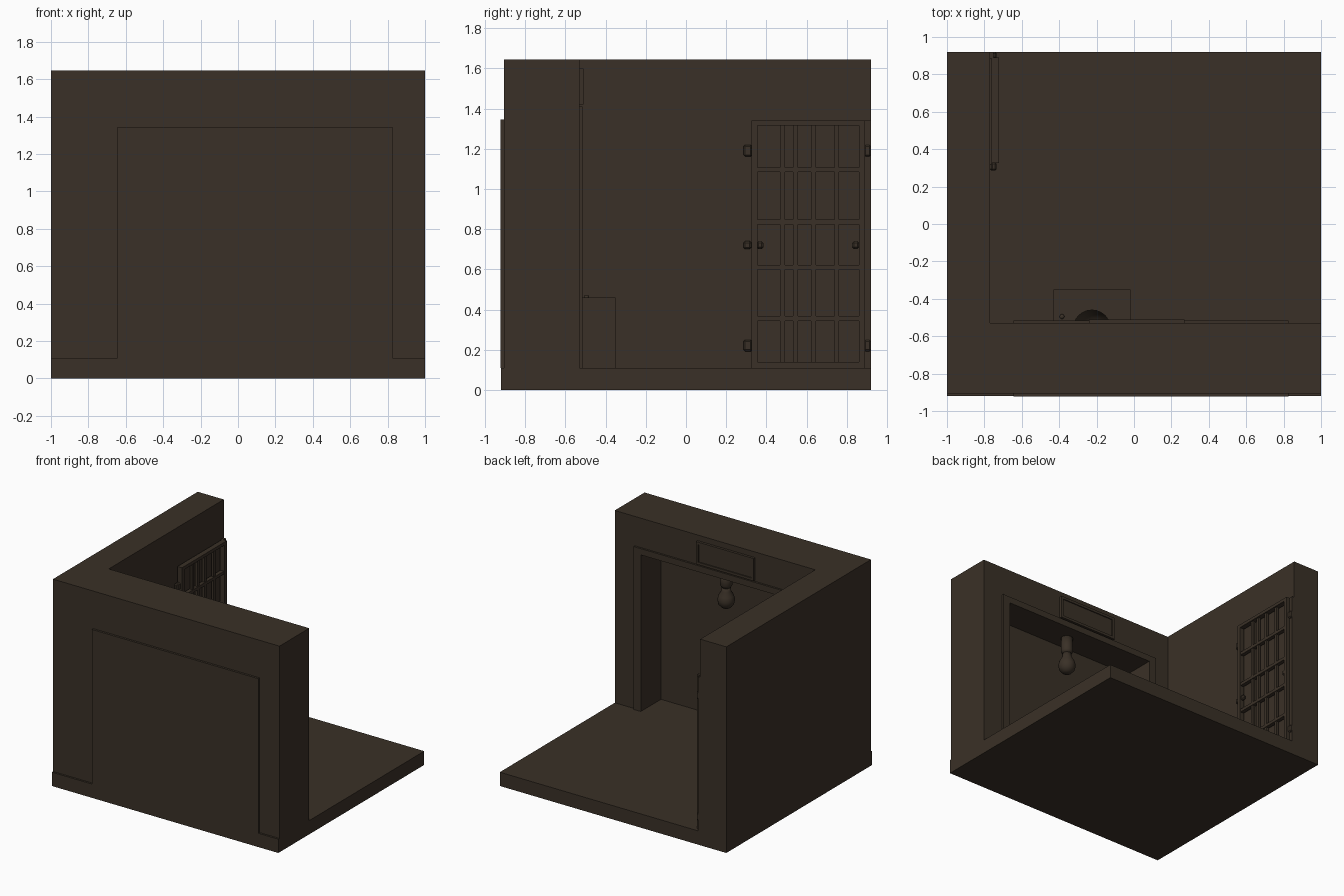
import bpy, bmesh, math
from mathutils import Matrix

if "Cube" in bpy.data.objects:
    bpy.data.objects.remove(bpy.data.objects["Cube"])

mat = bpy.data.materials.new("dark brown")
mat.diffuse_color = (0.042, 0.030, 0.020, 1)
mat.use_nodes = True
mat.node_tree.nodes["Principled BSDF"].inputs["Base Color"].default_value = mat.diffuse_color


def finish(name, bm):
    bmesh.ops.recalc_face_normals(bm, faces=bm.faces)
    me = bpy.data.meshes.new(name)
    bm.to_mesh(me)
    bm.free()
    me.materials.append(mat)
    ob = bpy.data.objects.new(name, me)
    bpy.context.collection.objects.link(ob)
    return ob


def box(name, x, y, z, bevel=0.0):
    bm = bmesh.new()
    bmesh.ops.create_cube(bm, size=1)
    for v in bm.verts:
        v.co = [r[0] + (c + 0.5) * (r[1] - r[0]) for c, r in zip(v.co, (x, y, z))]
    ob = finish(name, bm)
    if bevel:
        m = ob.modifiers.new("bevel", 'BEVEL')
        m.width, m.segments = bevel, 1
    return ob


def prism(name, pts, z0, z1):
    bm = bmesh.new()
    f = bm.faces.new([bm.verts.new((px, py, z0)) for px, py in pts])
    ext = bmesh.ops.extrude_face_region(bm, geom=[f])
    for v in ext["geom"]:
        if isinstance(v, bmesh.types.BMVert):
            v.co.z = z1
    return finish(name, bm)


def lathe(name, profile, cx, cy, n=20):
    bm = bmesh.new()
    vs = [bm.verts.new((cx + r, cy, z)) for r, z in profile]
    es = [bm.edges.new(p) for p in zip(vs, vs[1:])]
    bmesh.ops.spin(bm, geom=vs + es, cent=(cx, cy, 0), axis=(0, 0, 1),
                   angle=math.tau, steps=n, use_merge=True)
    bmesh.ops.remove_doubles(bm, verts=bm.verts, dist=1e-5)
    ob = finish(name, bm)
    for p in ob.data.polygons:
        p.use_smooth = True
    return ob


def cut(ob, cutter):
    m = ob.modifiers.new("cut", 'BOOLEAN')
    m.operation, m.object, m.solver = 'DIFFERENCE', cutter, 'EXACT'
    cutter.hide_render = True
    cutter.hide_set(True)


# floor slab and L-shaped walls with a deep alcove
FL = 0.11
box("floor", (-1, 1), (-0.92, 0.92), (0, FL))
walls = prism("walls", [(-1, -0.905), (1, -0.905), (1, -0.53), (-0.77, -0.53),
                        (-0.77, 0.92), (-1, 0.92)], FL, 1.645)
cut(walls, box("alcove_cutter", (-0.58, 0.76), (-0.77, -0.4), (FL - 0.05, 1.36)))

# outer panel behind the alcove
box("outer_panel", (-0.645, 0.825), (-0.922, -0.9), (FL, 1.345))

# trim around the alcove opening
for side, x in (("left", (-0.645, -0.58)), ("right", (0.76, 0.825))):
    box("alcove_trim_" + side, x, (-0.535, -0.515), (FL, 1.41))
box("alcove_trim_top", (-0.58, 0.76), (-0.535, -0.515), (1.36, 1.41))

# blank plate over the alcove, with a raised rim
box("wall_plate", (-0.23, 0.26), (-0.535, -0.518), (1.43, 1.59))
for z in ((1.42, 1.44), (1.58, 1.60)):
    box("wall_plate_rim", (-0.24, 0.27), (-0.535, -0.51), z)
for x in ((-0.24, -0.22), (0.25, 0.27)):
    box("wall_plate_rim", x, (-0.535, -0.51), (1.44, 1.58))

# hanging bulb
lathe("bulb_socket", [(0, 1.36), (0.045, 1.36), (0.045, 1.25), (0.035, 1.23), (0, 1.23)], 0.1, -0.65)
lathe("bulb", [(0, 1.24), (0.032, 1.24), (0.036, 1.2), (0.056, 1.165), (0.065, 1.13),
               (0.057, 1.095), (0.034, 1.07), (0, 1.062)], 0.1, -0.65)

# square toilet block with round bowl and flush button
toilet = box("toilet_block", (-0.43, -0.02), (-0.77, -0.35), (FL, 0.46))
cut(toilet, lathe("bowl_cutter", [(0, 0.25), (0.06, 0.27), (0.1, 0.36), (0.1, 0.5), (0, 0.5)],
                  -0.225, -0.56, 24))
lathe("flush_button", [(0, 0.47), (0.013, 0.47), (0.013, 0.455), (0, 0.455)], -0.385, -0.495, 12)

# barred door lying against the left wall
DX = (-0.762, -0.722)
for y in ((0.325, 0.355), (0.86, 0.89)):
    box("door_stile", DX, y, (FL, 1.34))
for z in ((FL, 0.14), (1.315, 1.34)):
    box("door_rail", DX, (0.355, 0.86), z)
for z in (0.355, 0.61, 0.835, 1.095):
    box("door_crossbar", (-0.757, -0.727), (0.355, 0.86), (z - 0.012, z + 0.012))
for y in (0.48, 0.545, 0.635, 0.75):
    box("door_bar", (-0.752, -0.732), (y - 0.012, y + 0.012), (0.14, 1.315))

# hinges, latches and knobs
for z in (0.22, 1.19):
    for y in ((0.285, 0.33), (0.885, 0.92)):
        box("hinge", (-0.765, -0.735), y, (z - 0.028, z + 0.028), 0.008)
box("latch", (-0.77, -0.735), (0.285, 0.325), (0.70, 0.74), 0.008)
for y in ((0.35, 0.385), (0.825, 0.862)):
    box("lock_tab", (-0.757, -0.727), y, (0.70, 0.74), 0.01)
box("door_post", (-0.775, -0.75), (0.885, 0.92), (FL, 1.34))
